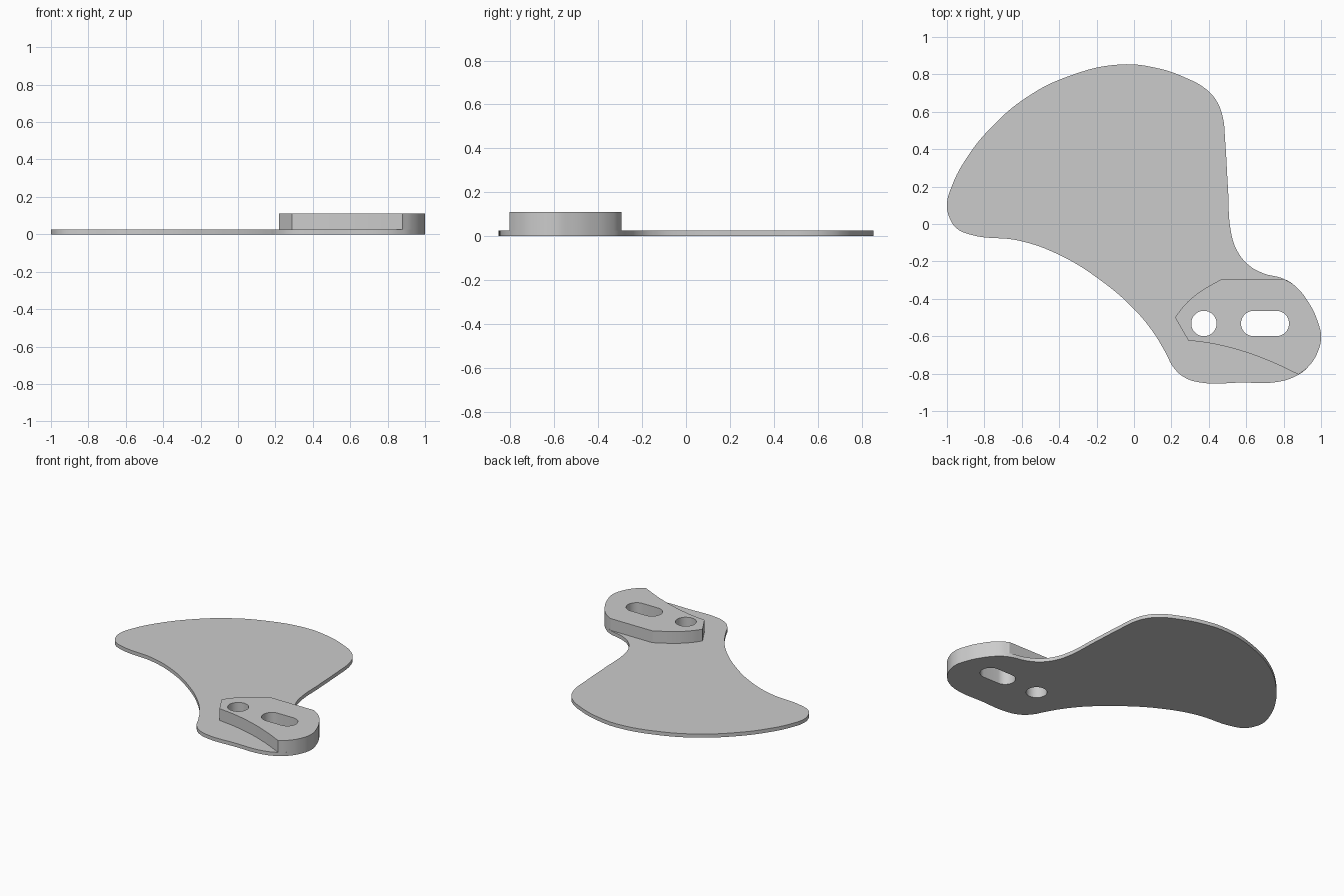
import bpy, bmesh, math

if "Cube" in bpy.data.objects:
    bpy.data.objects.remove(bpy.data.objects["Cube"])

grey = bpy.data.materials.new("plain grey")
grey.use_nodes = True
colour = (0.6, 0.6, 0.6, 1)
grey.diffuse_color = colour
grey.node_tree.nodes["Principled BSDF"].inputs["Base Color"].default_value = colour


def add_loop(curve, points, corners=()):
    """Closed smooth outline; points listed in corners stay sharp."""
    spline = curve.splines.new("BEZIER")
    spline.bezier_points.add(len(points) - 1)
    spline.use_cyclic_u = True
    spline.resolution_u = 8
    for bp, p in zip(spline.bezier_points, points):
        bp.co = (*p, 0)
        bp.handle_left_type = bp.handle_right_type = "VECTOR" if p in corners else "AUTO"


def add_slot(curve, x0, x1, y, r, n=16):
    """Round-ended hole; a plain circle when x0 equals x1."""
    pts = []
    for cx, start in ((x1, -math.pi / 2), (x0, math.pi / 2)):
        for i in range(n + 1):
            if x0 == x1 and i == n:
                continue
            a = start + math.pi * i / n
            pts.append((cx + r * math.cos(a), y + r * math.sin(a)))
    spline = curve.splines.new("POLY")
    spline.points.add(len(pts) - 1)
    spline.use_cyclic_u = True
    for sp, p in zip(spline.points, pts):
        sp.co = (*p, 0, 1)


def slab(name, points, corners, z0, z1):
    """Flat part with both fixing holes, from z0 to z1."""
    curve = bpy.data.curves.new(name + " outline", "CURVE")
    curve.dimensions = "2D"
    curve.fill_mode = "BOTH"
    curve.extrude = (z1 - z0) / 2
    add_loop(curve, points, corners)
    add_slot(curve, 0.374, 0.374, -0.532, 0.068)
    add_slot(curve, 0.64, 0.761, -0.532, 0.068)
    helper = bpy.data.objects.new(name + " helper", curve)
    bpy.context.collection.objects.link(helper)
    bpy.context.view_layer.update()
    deps = bpy.context.evaluated_depsgraph_get()
    mesh = bpy.data.meshes.new_from_object(helper.evaluated_get(deps))
    bpy.data.objects.remove(helper)

    bm = bmesh.new()
    bm.from_mesh(mesh)
    bmesh.ops.remove_doubles(bm, verts=bm.verts, dist=0.0001)
    bmesh.ops.translate(bm, verts=bm.verts, vec=(0, 0, (z0 + z1) / 2))
    bmesh.ops.recalc_face_normals(bm, faces=bm.faces)
    bm.to_mesh(mesh)
    bm.free()
    mesh.materials.clear()
    mesh.materials.append(grey)
    obj = bpy.data.objects.new(name, mesh)
    bpy.context.collection.objects.link(obj)
    bpy.ops.object.select_all(action="DESELECT")
    obj.select_set(True)
    bpy.context.view_layer.objects.active = obj
    bpy.ops.object.shade_smooth_by_angle(angle=math.radians(30))


# Rim shared by the plate and the raised pad
rim = [(.80, -.293), (.86, -.33), (.94, -.43), (.985, -.53), (1, -.60),
       (.98, -.69), (.93, -.765), (.88, -.805)]

# Thin fan-shaped plate
fan = [(-1, .10), (-.975, .20), (-.89, .36), (-.75, .53), (-.57, .68), (-.35, .79),
       (-.07, .853), (.13, .832), (.28, .78), (.38, .725), (.44, .66), (.475, .57),
       (.487, .45), (.502, .2), (.52, -.05), (.55, -.14), (.61, -.217), (.69, -.263)]
foot = [(.78, -.842), (.57, -.848), (.36, -.848), (.27, -.82), (.21, -.765), (.17, -.69),
        (.1, -.575), (0, -.455), (-.18, -.30), (-.4, -.165), (-.61, -.09),
        (-.87, -.058), (-.95, -.022), (-.985, .03)]
slab("fan_plate", fan + rim + foot, (), 0, 0.026)

# Thick mounting pad with a scooped front edge
back = [(.22, -.50), (.26, -.445), (.335, -.375), (.47, -.293)]
front = [(.73, -.735), (.58, -.68), (.43, -.642), (.29, -.622)]
slab("mounting_pad", back + rim + front,
     (back[0], back[-1], rim[0], rim[-1], front[-1]), 0.026, 0.11)
